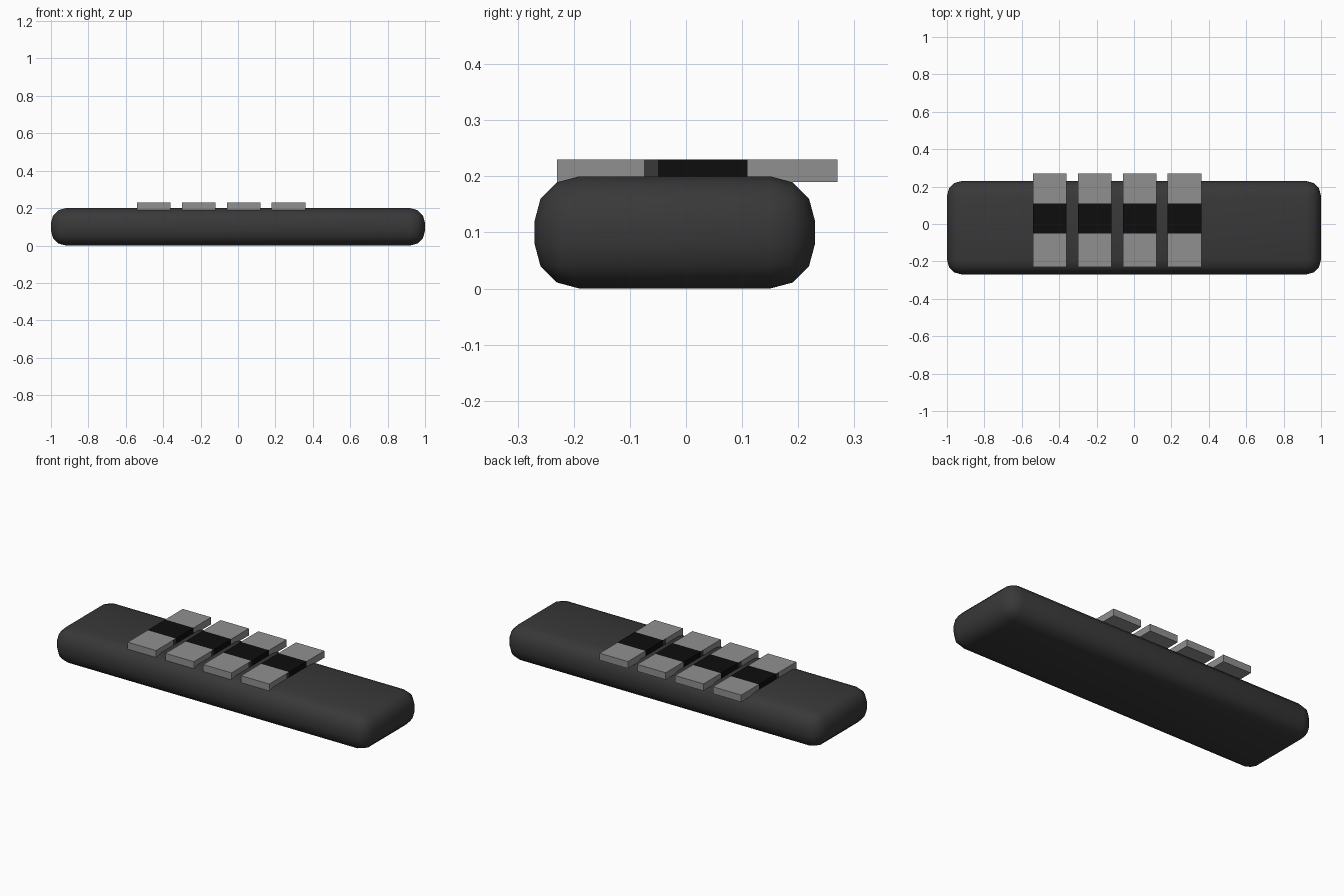
import bpy
import bmesh
from mathutils import Matrix, Vector

cube = bpy.data.objects.get("Cube")
if cube:
    bpy.data.objects.remove(cube, do_unlink=True)


def material(name, value):
    mat = bpy.data.materials.new(name)
    mat.use_nodes = True
    colour = (value, value, value, 1)
    mat.diffuse_color = colour
    mat.node_tree.nodes["Principled BSDF"].inputs["Base Color"].default_value = colour
    return mat


charcoal = material("charcoal", 0.04)
grey = material("mid grey", 0.28)
black = material("near black", 0.004)


def box(low, high):
    low, high = Vector(low), Vector(high)
    bm = bmesh.new()
    bmesh.ops.create_cube(bm, size=1, matrix=Matrix.Translation((low + high) / 2)
                          @ Matrix.Diagonal((*(high - low), 1)))
    return bm


def add_object(name, bm, *mats):
    mesh = bpy.data.meshes.new(name)
    bm.to_mesh(mesh)
    bm.free()
    for mat in mats:
        mesh.materials.append(mat)
    obj = bpy.data.objects.new(name, mesh)
    bpy.context.collection.objects.link(obj)
    return obj


# Rounded bar
bm = box((-1, -0.27, 0), (1, 0.23, 0.2))
bmesh.ops.bevel(bm, geom=bm.edges[:], offset=0.08, segments=3,
                profile=0.5, affect='EDGES')
for face in bm.faces:
    face.smooth = True
add_object("body", bm, charcoal)

# Row of flat keys, each with a dark band across the middle
for i in range(4):
    x = -0.54 + 0.24 * i
    bm = box((x, -0.23, 0.19), (x + 0.18, 0.27, 0.23))
    for y in (-0.075, -0.05, 0.11):
        bmesh.ops.bisect_plane(bm, geom=bm.verts[:] + bm.edges[:] + bm.faces[:],
                               plane_co=(0, y, 0), plane_no=(0, 1, 0))
    bm.normal_update()
    for face in bm.faces:
        y = face.calc_center_median().y
        if -0.05 < y < 0.11:
            face.material_index = 1
        elif -0.075 < y < -0.05 and abs(face.normal.x) > 0.5:
            face.material_index = 2
    add_object(f"key_{i + 1}", bm, grey, black, charcoal)
